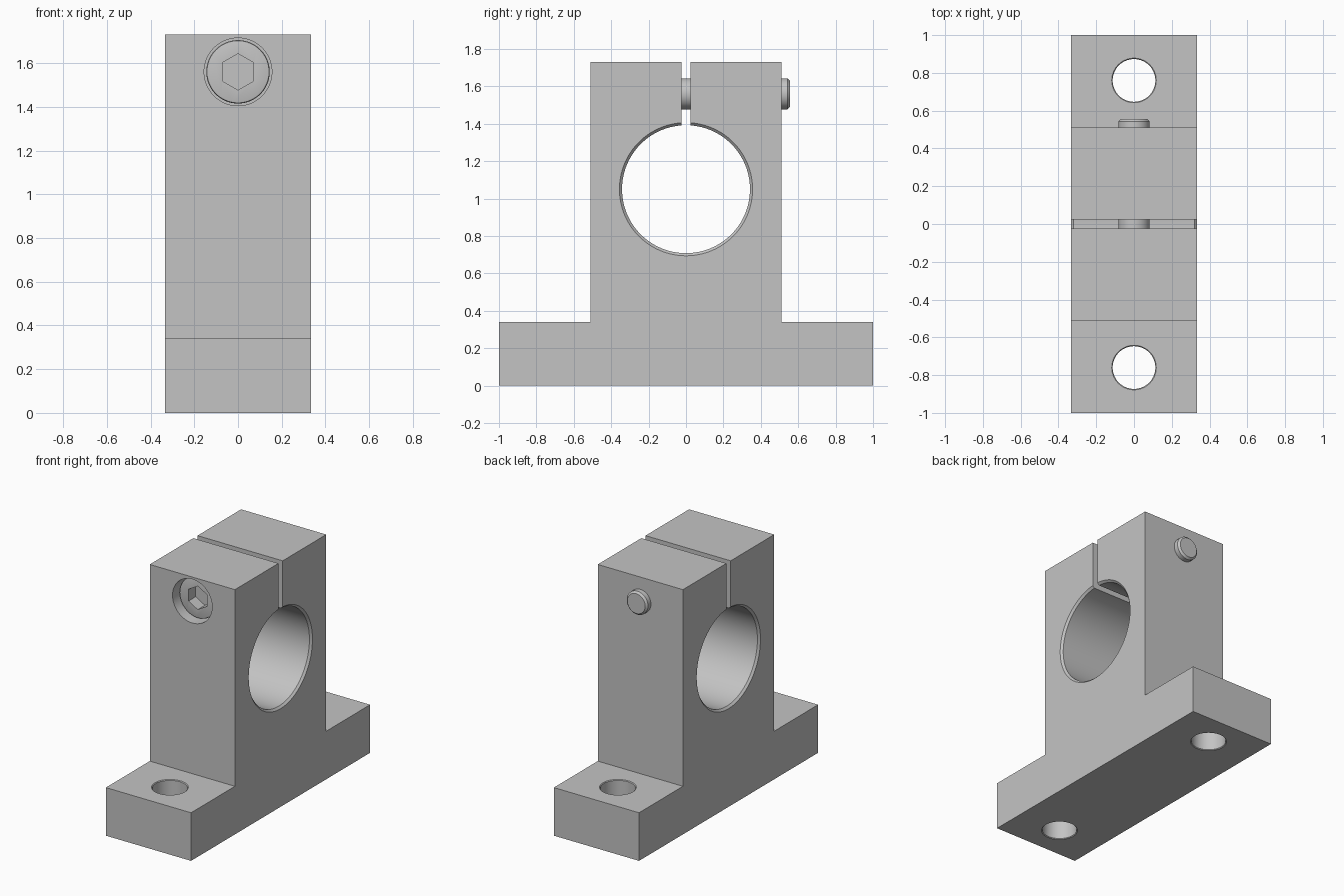
import bpy, bmesh
from math import pi, cos, sin, radians
from mathutils import Matrix, Vector

if "Cube" in bpy.data.objects:
    bpy.data.objects.remove(bpy.data.objects["Cube"], do_unlink=True)

HALF_W, TOWER, BASE_H, TOP = 0.333, 0.51, 0.34, 1.73
BORE_Z, SCREW_Z = 1.05, 1.56
ALONG_X = Matrix.Rotation(pi / 2, 4, "Y")
ALONG_FRONT = Matrix.Rotation(pi / 2, 4, "X")   # local z points to the front

steel = bpy.data.materials.new("plain grey metal")
steel.use_nodes = True
steel.diffuse_color = (0.55, 0.55, 0.55, 1)
steel.node_tree.nodes["Principled BSDF"].inputs["Base Color"].default_value = steel.diffuse_color


def finish(name, bm):
    bmesh.ops.recalc_face_normals(bm, faces=bm.faces)
    mesh = bpy.data.meshes.new(name)
    bm.to_mesh(mesh)
    bm.free()
    mesh.materials.append(steel)
    obj = bpy.data.objects.new(name, mesh)
    bpy.context.collection.objects.link(obj)
    return obj


def turned(name, profile, place, sides=64):
    """Capped solid of revolution from (radius, height) pairs."""
    bm = bmesh.new()
    angles = [pi / 2 + 2 * pi * i / sides for i in range(sides)]
    rings = [[bm.verts.new(place @ Vector((r * cos(a), r * sin(a), h))) for a in angles]
             for r, h in profile]
    for low, high in zip(rings, rings[1:]):
        for i in range(sides):
            j = (i + 1) % sides
            bm.faces.new((low[i], low[j], high[j], high[i]))
    bm.faces.new(rings[0])
    bm.faces.new(rings[-1])
    return finish(name, bm)


def box(name, size, centre):
    bm = bmesh.new()
    bmesh.ops.create_cube(bm, size=1, matrix=Matrix.Translation(centre) @ Matrix.Diagonal((*size, 1)))
    return finish(name, bm)


def through_profile(radius, low, high, chamfer):
    """Cutter outline that flares at both mouths of a hole."""
    extra = 0.05
    return [(radius + chamfer + extra, low - extra), (radius, low + chamfer),
            (radius, high - chamfer), (radius + chamfer + extra, high + extra)]


def select_only(obj):
    bpy.ops.object.select_all(action="DESELECT")
    obj.select_set(True)
    bpy.context.view_layer.objects.active = obj


def cut(obj, cutter):
    cutter.hide_render = True
    mod = obj.modifiers.new("cut", "BOOLEAN")
    mod.operation, mod.solver, mod.object = "DIFFERENCE", "EXACT", cutter
    select_only(obj)
    bpy.ops.object.modifier_apply(modifier=mod.name)
    bpy.data.objects.remove(cutter, do_unlink=True)


def smooth(obj):
    select_only(obj)
    bpy.ops.object.shade_smooth_by_angle(angle=radians(30))


# Clamp block: stepped outline extruded across its width
half = [(1, 0), (1, BASE_H), (TOWER, BASE_H), (TOWER, TOP)]
outline = half + [(-y, z) for y, z in reversed(half)]
bm = bmesh.new()
face = bm.faces.new([bm.verts.new((-HALF_W, y, z)) for y, z in outline])
side = bmesh.ops.extrude_face_region(bm, geom=[face])["geom"]
bmesh.ops.translate(bm, vec=(2 * HALF_W, 0, 0),
                    verts=[v for v in side if isinstance(v, bmesh.types.BMVert)])
block = finish("clamp_block", bm)

# Shaft bore with chamfered mouths
cut(block, turned("bore_cutter", through_profile(0.342, -HALF_W, HALF_W, 0.014),
                  Matrix.Translation((0, 0, BORE_Z)) @ ALONG_X, 128))

# Clamping slot from the bore to the top
cut(block, box("slot_cutter", (1, 0.047, 0.8), (0, 0, BORE_Z + 0.4)))

# Mounting holes in both feet
for y in (-0.76, 0.76):
    cut(block, turned("foot_hole_cutter", through_profile(0.113, 0, BASE_H, 0.005),
                      Matrix.Translation((0, y, 0))))

# Counterbore for the screw head
screw_place = Matrix.Translation((0, 0, SCREW_Z)) @ ALONG_FRONT
cut(block, turned("counterbore_cutter", [(0.155, 0.28), (0.155, 0.6)], screw_place))
smooth(block)

# Clamping screw with rounded head edge and hexagon socket
screw = turned("clamp_screw", [(0.07, -0.556), (0.083, -0.543), (0.083, 0.281), (0.145, 0.281),
                               (0.145, 0.442), (0.142, 0.448), (0.136, 0.45)], screw_place)
cut(screw, turned("socket_cutter", [(0.083, 0.37), (0.083, 0.6)], screw_place, 6))
smooth(screw)
